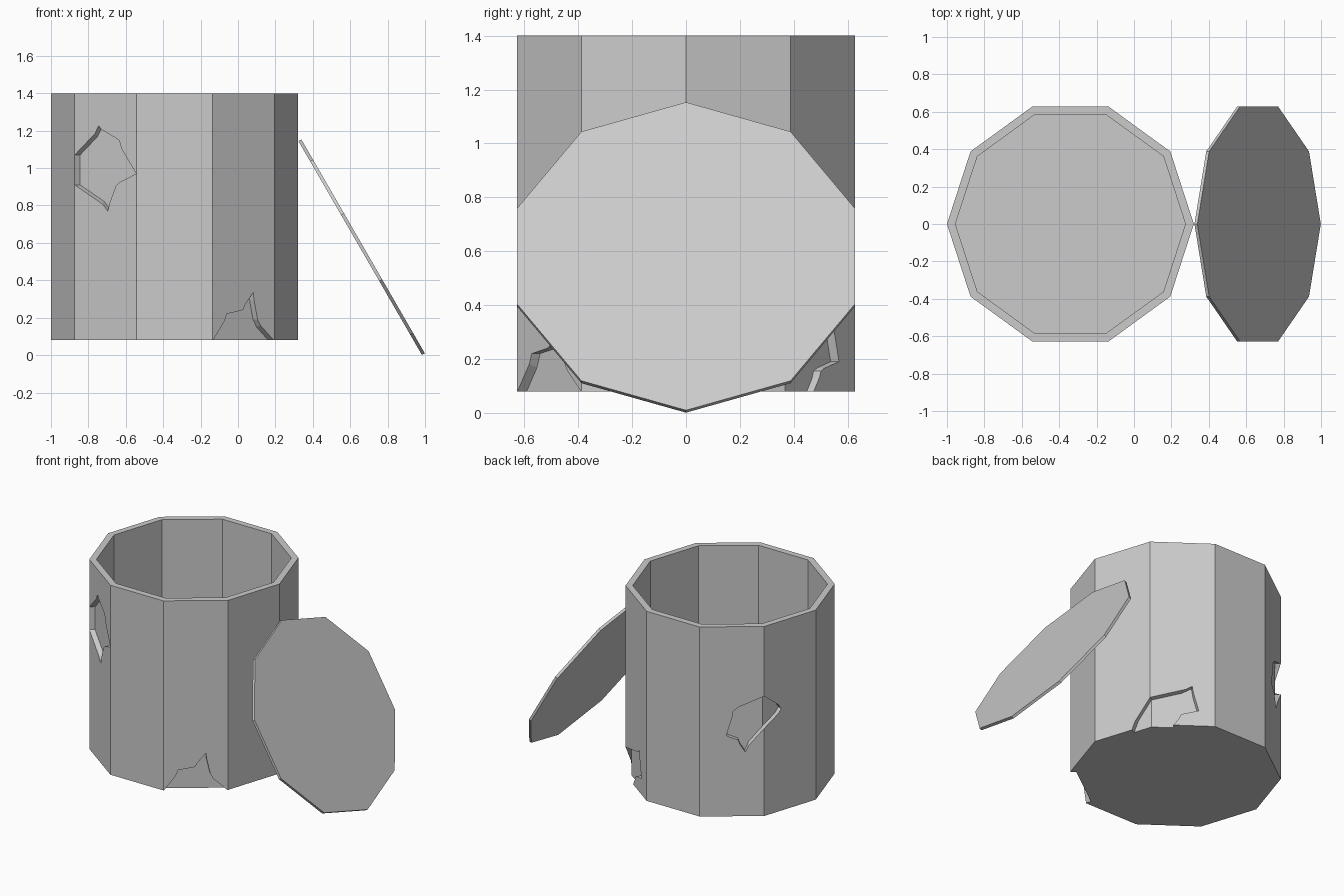
import bpy, bmesh, math
from mathutils import Vector, Matrix

if "Cube" in bpy.data.objects:
    bpy.data.objects.remove(bpy.data.objects["Cube"])

CX, R, SIDES = -0.34, 0.66, 10
BOTTOM, TOP = 0.08, 1.40


def corner(i, r=R):
    a = math.tau * i / SIDES
    return Vector((r * math.cos(a), r * math.sin(a), 0))


def on_wall(p, z):
    """Point on the ten-sided wall: whole part = panel, fraction = place along it."""
    i = math.floor(p)
    v = corner(i).lerp(corner(i + 1), p - i)
    return Vector((v.x, v.y, z))


def loft(name, ring_a, ring_b, matrix, triangulate=False):
    """Closed solid between two matching outlines."""
    bm = bmesh.new()
    a = [bm.verts.new(v) for v in ring_a]
    b = [bm.verts.new(v) for v in ring_b]
    n = len(a)
    bm.faces.new(a)
    bm.faces.new(b)
    for i in range(n):
        j = (i + 1) % n
        bm.faces.new((a[i], a[j], b[j], b[i]))
    if triangulate:
        bmesh.ops.triangulate(bm, faces=bm.faces[:])
    bmesh.ops.recalc_face_normals(bm, faces=bm.faces[:])
    bm.transform(matrix)
    me = bpy.data.meshes.new(name)
    bm.to_mesh(me)
    bm.free()
    ob = bpy.data.objects.new(name, me)
    bpy.context.collection.objects.link(ob)
    return ob


def prism(name, r, z0, z1, matrix):
    ring = [corner(i, r) for i in range(SIDES)]
    return loft(name, [v + Vector((0, 0, z0)) for v in ring],
                [v + Vector((0, 0, z1)) for v in ring], matrix)


def subtract(target, cutter):
    mod = target.modifiers.new("cut", 'BOOLEAN')
    mod.operation = 'DIFFERENCE'
    mod.solver = 'EXACT'
    mod.object = cutter
    bpy.context.view_layer.objects.active = target
    bpy.ops.object.modifier_apply(modifier=mod.name)
    bpy.data.objects.remove(cutter)


place = Matrix.Translation((CX, 0, 0))

# Open ten-sided container
container = prism("container", R, BOTTOM, TOP, place)
subtract(container, prism("cavity", 0.615, BOTTOM + 0.04, TOP + 0.2, place))

# Shallow broken patches, as (panel position, height) outlines
patches = [
    # front left hole
    [(6.002, 1.07), (6.39, 1.225), (6.72, 1.15), (6.998, 0.97),
     (6.67, 0.905), (6.54, 0.77), (6.002, 0.91)],
    # back left hole, wrapping round a corner
    [(3.415, 0.643), (3.52, 0.81), (4.0, 0.914), (4.33, 0.79),
     (4.0, 0.69), (3.71, 0.525), (3.6, 0.61)],
    # front right bite at the base
    [(8.01, 0.04), (8.01, 0.08), (8.23, 0.22), (8.50, 0.245), (8.66, 0.335),
     (8.73, 0.19), (8.99, 0.08), (8.99, 0.04)],
    # back right bite at the base, wrapping round a corner
    [(0.67, 0.04), (0.67, 0.08), (1.0, 0.275), (1.65, 0.365), (1.75, 0.19),
     (1.47, 0.155), (1.36, 0.08), (1.36, 0.04), (1.0, 0.04)],
]
for outline in patches:
    pts = [on_wall(p, z) for p, z in outline]
    cutter = loft("patch_cutter",
                  [Vector((v.x * 0.6, v.y * 0.6, v.z)) for v in pts],
                  [Vector((v.x * 1.15, v.y * 1.15, v.z)) for v in pts], place, True)
    subtract(cutter, prism("core", 0.624, -0.2, TOP + 0.2, place))
    subtract(container, cutter)

# Lid leaning against the right side
lean = Matrix.Translation((0.661, 0, 0.577)) @ Matrix.Rotation(math.radians(60), 4, 'Y')
prism("lid", R, -0.009, 0.009, lean)
